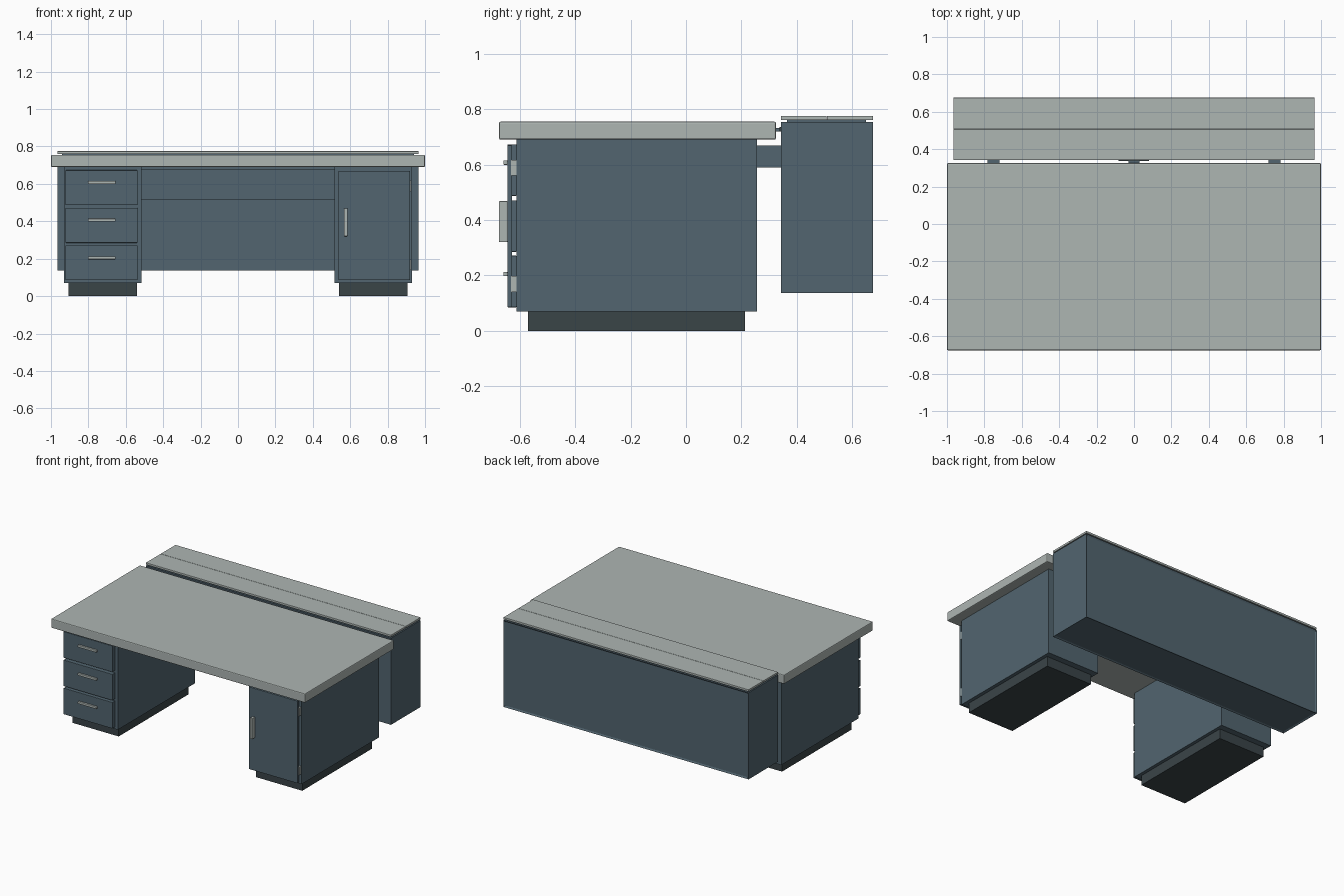
import bpy, bmesh
from mathutils import Vector

cube = bpy.data.objects.get("Cube")
if cube:
    bpy.data.objects.remove(cube, do_unlink=True)


def material(name, rgb):
    m = bpy.data.materials.new(name)
    m.use_nodes = True
    col = (*rgb, 1.0)
    m.diffuse_color = col
    bsdf = next(n for n in m.node_tree.nodes if n.type == 'BSDF_PRINCIPLED')
    bsdf.inputs["Base Color"].default_value = col
    bsdf.inputs["Roughness"].default_value = 0.6
    return m


BLUE = material("slate blue", (0.084, 0.130, 0.160))
GREY = material("pale grey", (0.42, 0.465, 0.45))
DARK = material("dark plinth", (0.042, 0.058, 0.064))


def box(name, mat, x, y, z, bevel=0.0, inset=()):
    """Box from three (min, max) ranges; inset lists face directions to recess."""
    bm = bmesh.new()
    bmesh.ops.create_cube(bm, size=1)
    for v in bm.verts:
        v.co = Vector([r[0] if c < 0 else r[1] for c, r in zip(v.co, (x, y, z))])
    bm.normal_update()
    for direction in inset:
        d = Vector(direction)
        face = max(bm.faces, key=lambda f: (f.normal.dot(d) > 0.9, f.calc_area()))
        bmesh.ops.inset_region(bm, faces=[face], thickness=0.015, depth=0)
        bmesh.ops.translate(bm, verts=face.verts, vec=-d * 0.006)
        bm.normal_update()
    me = bpy.data.meshes.new(name)
    bm.to_mesh(me)
    bm.free()
    me.materials.append(mat)
    ob = bpy.data.objects.new(name, me)
    bpy.context.collection.objects.link(ob)
    if bevel:
        mod = ob.modifiers.new("soft edges", 'BEVEL')
        mod.width = bevel
        mod.segments = 2
    return ob


# Worktop
box("desktop", GREY, (-1, 1), (-0.675, 0.325), (0.69, 0.755), 0.006)

# Pedestals, their plinths and the arms to the rear cabinet
for side, s in (("right", -1), ("left", 1)):
    def span(a, b):
        return tuple(sorted((a * s, b * s)))
    box(side + "_pedestal", BLUE, span(0.517, 0.93), (-0.612, 0.257), (0.07, 0.69))
    box(side + "_plinth", DARK, span(0.54, 0.905), (-0.57, 0.213), (0, 0.07))
    box(side + "_rear_arm", BLUE, span(0.718, 0.782), (0.257, 0.342), (0.59, 0.668))

# Three drawers with bar handles
for i, z0 in enumerate((0.085, 0.285, 0.487)):
    box(f"drawer_front_{i + 1}", BLUE, (-0.922, -0.538), (-0.645, -0.612),
        (z0, z0 + 0.186), 0.002)
    hz = 0.205 + 0.201 * i
    box(f"drawer_handle_{i + 1}", GREY, (-0.802, -0.655), (-0.659, -0.644),
        (hz - 0.008, hz + 0.008), 0.003)

# Cupboard door, hinges and vertical handle
box("door", BLUE, (0.537, 0.92), (-0.645, -0.628), (0.085, 0.67), 0.002)
box("door_handle", GREY, (0.566, 0.585), (-0.675, -0.644), (0.32, 0.468), 0.003)
for name, z0 in (("lower_hinge", 0.14), ("upper_hinge", 0.56)):
    box(name, GREY, (0.905, 0.925), (-0.631, -0.611), (z0, z0 + 0.057))

# Cross panel between the pedestals
box("cross_panel", BLUE, (-0.517, 0.517), (0.22, 0.255), (0.515, 0.677))

# Rear cabinet with shallow recessed back and underside
box("rear_cabinet", BLUE, (-0.965, 0.965), (0.342, 0.675), (0.137, 0.753),
    inset=((0, 1, 0), (0, 0, -1)))
box("lid_spacer", BLUE, (-0.94, 0.94), (0.365, 0.65), (0.75, 0.762))
for name, y in (("front_lid", (0.342, 0.507)), ("rear_lid", (0.5085, 0.675))):
    box(name, GREY, (-0.965, 0.965), y, (0.76, 0.775), 0.002)

# Small latch in the gap behind the worktop
box("latch_plate", DARK, (-0.083, 0.08), (0.337, 0.343), (0.72, 0.735))
box("latch_tongue", BLUE, (-0.03, 0.03), (0.324, 0.34), (0.72, 0.732))
